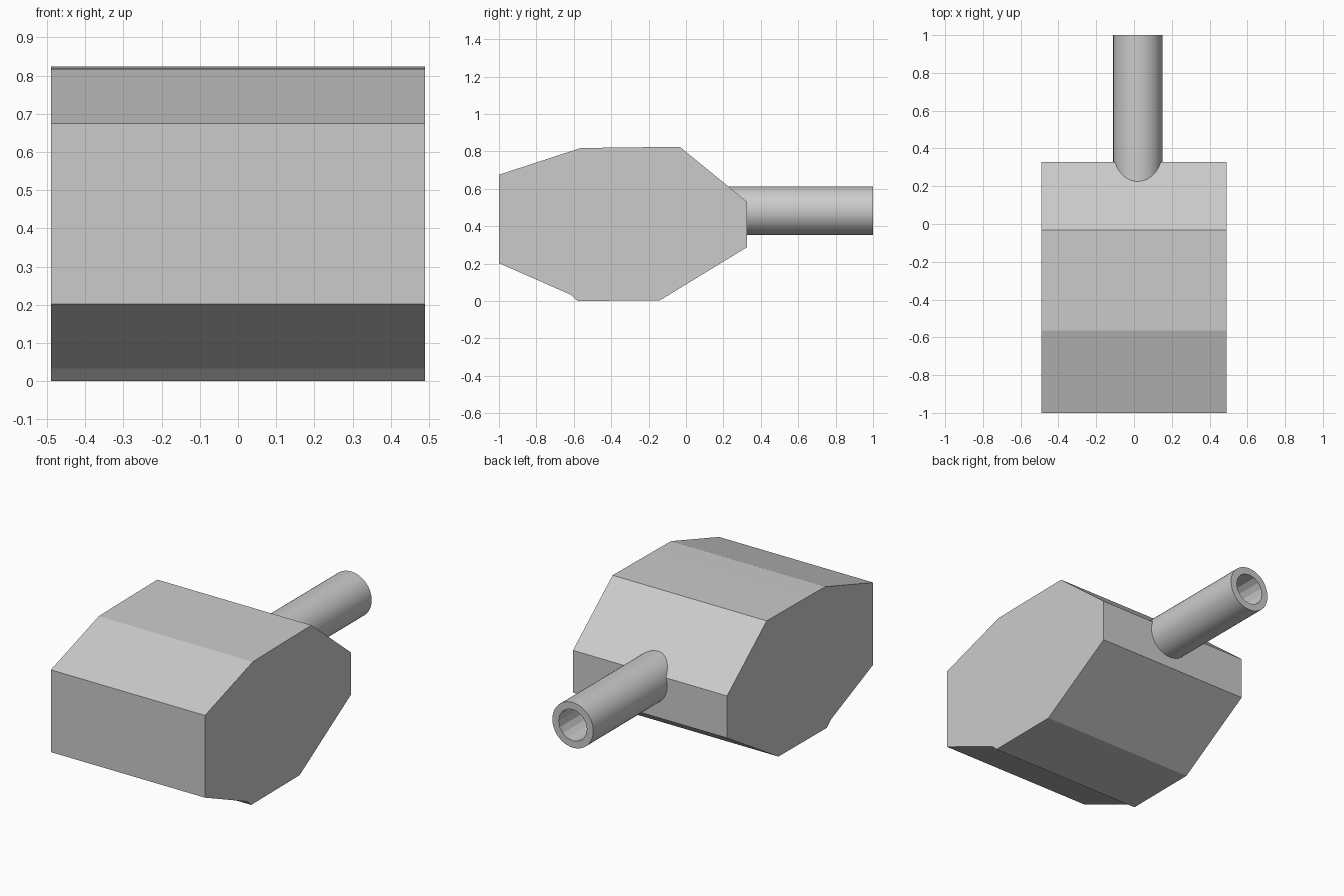
import bpy, bmesh
from math import radians

if "Cube" in bpy.data.objects:
    bpy.data.objects.remove(bpy.data.objects["Cube"])


def extrude_x(name, profile, half_width):
    """Extrude a closed (y, z) profile symmetrically along x."""
    bm = bmesh.new()
    face = bm.faces.new([bm.verts.new((-half_width, y, z)) for y, z in profile])
    ext = bmesh.ops.extrude_face_region(bm, geom=[face])
    moved = [v for v in ext["geom"] if isinstance(v, bmesh.types.BMVert)]
    bmesh.ops.translate(bm, verts=moved, vec=(2 * half_width, 0, 0))
    bmesh.ops.recalc_face_normals(bm, faces=bm.faces)
    mesh = bpy.data.meshes.new(name)
    bm.to_mesh(mesh)
    bm.free()
    obj = bpy.data.objects.new(name, mesh)
    bpy.context.collection.objects.link(obj)
    return obj


def cylinder_y(name, radius, y0, y1, sides):
    """Cylinder along y on the handle axis."""
    bpy.ops.mesh.primitive_cylinder_add(
        vertices=sides, radius=radius, depth=y1 - y0,
        location=(0.02, (y0 + y1) / 2, 0.483), rotation=(radians(90), 0, 0))
    obj = bpy.context.object
    obj.name = name
    return obj


# Faceted head block
extrude_x("head", [
    (-1.0, 0.202), (-1.0, 0.675), (-0.565, 0.817), (-0.40, 0.82),
    (-0.033, 0.824), (0.327, 0.53), (0.327, 0.288),
    (-0.14, 0.003), (-0.58, 0.0), (-0.615, 0.033)], 0.49)

# Hollow handle, rooted inside the head
handle = cylinder_y("handle", 0.13, 0.12, 1.0, 48)
bore = cylinder_y("handle_bore_cutter", 0.09, 0.0, 1.1, 16)
cut = handle.modifiers.new("bore", "BOOLEAN")
cut.operation = "DIFFERENCE"
cut.solver = "EXACT"
cut.object = bore
bpy.context.view_layer.objects.active = handle
bpy.ops.object.select_all(action="DESELECT")
handle.select_set(True)
bpy.ops.object.modifier_apply(modifier=cut.name)
bpy.data.objects.remove(bore)
bpy.ops.object.shade_smooth_by_angle(angle=radians(20))
